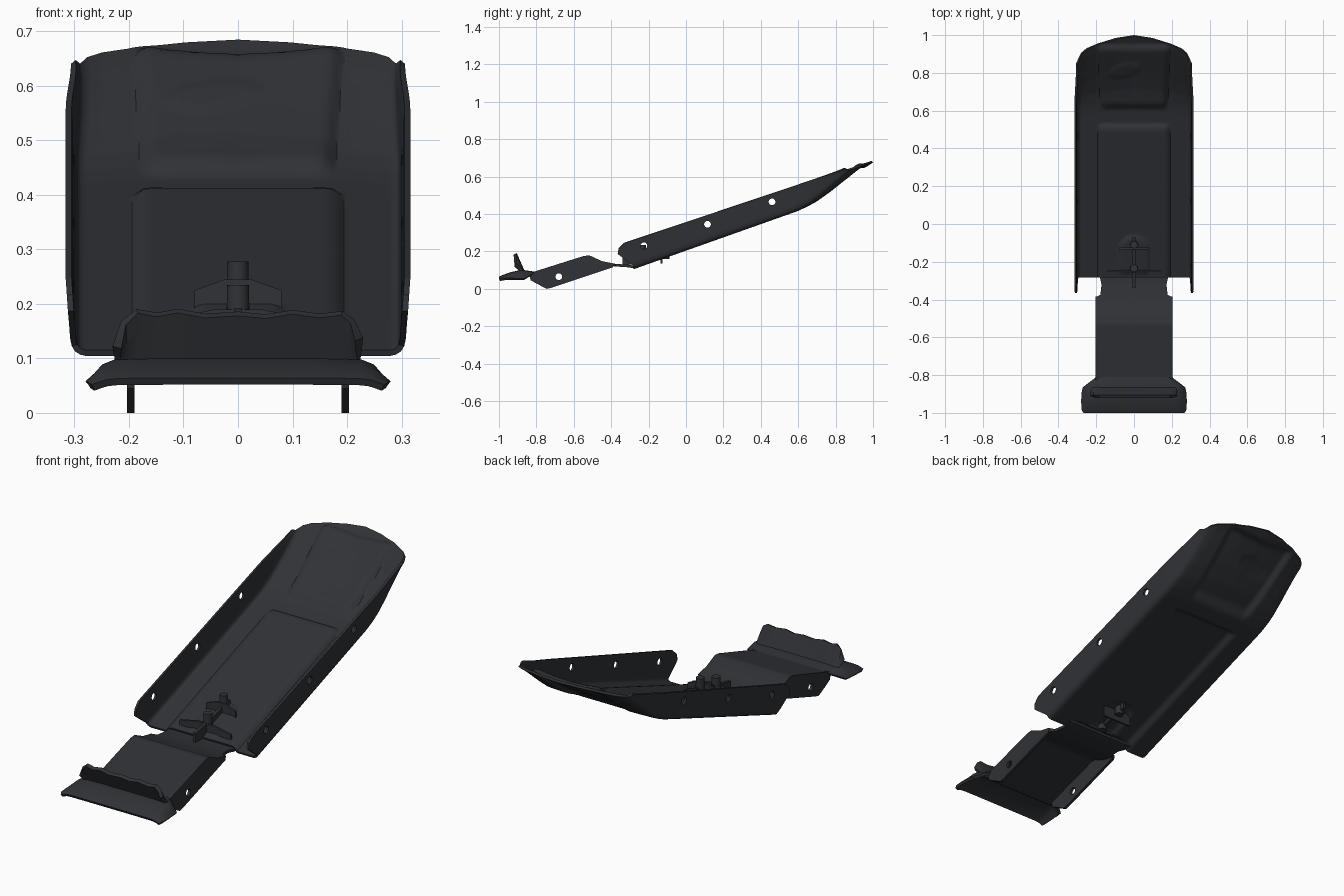
import bpy, bmesh, math
from mathutils import Matrix

if "Cube" in bpy.data.objects:
    bpy.data.objects.remove(bpy.data.objects["Cube"])

dark = bpy.data.materials.new("dark_plastic")
dark.diffuse_color = (0.03, 0.032, 0.037, 1)
dark.use_nodes = True
dark.node_tree.nodes["Principled BSDF"].inputs["Base Color"].default_value = dark.diffuse_color


def interp(pts, v):
    if v <= pts[0][0]:
        return pts[0][1]
    for (a, p), (b, q) in zip(pts, pts[1:]):
        if v <= b:
            return p + (q - p) * (v - a) / (b - a)
    return pts[-1][1]


def smooth(v):
    v = max(0.0, min(1.0, v))
    return v * v * (3 - 2 * v)


def bm_object(name, bm):
    me = bpy.data.meshes.new(name)
    bm.to_mesh(me)
    bm.free()
    ob = bpy.data.objects.new(name, me)
    bpy.context.collection.objects.link(ob)
    me.materials.append(dark)
    return ob


def finish(ob, holes=(), radius=0.018, angle=35):
    """Cut round holes along x, bake the modifiers and shade smooth."""
    cutter = None
    if holes:
        bm = bmesh.new()
        for y, z in holes:
            m = Matrix.Translation((0, y, z)) @ Matrix.Rotation(math.pi / 2, 4, 'Y')
            bmesh.ops.create_cone(bm, cap_ends=True, segments=24, radius1=radius,
                                  radius2=radius, depth=1, matrix=m)
        cutter = bm_object("hole_cutter", bm)
        cutter.hide_render = True
        mod = ob.modifiers.new("holes", 'BOOLEAN')
        mod.object, mod.operation, mod.solver = cutter, 'DIFFERENCE', 'EXACT'
    bpy.context.view_layer.update()
    dg = bpy.context.evaluated_depsgraph_get()
    me = bpy.data.meshes.new_from_object(ob.evaluated_get(dg))
    ob.modifiers.clear()
    ob.data = me
    if cutter:
        bpy.data.objects.remove(cutter)
    bpy.ops.object.select_all(action='DESELECT')
    ob.select_set(True)
    bpy.context.view_layer.objects.active = ob
    bpy.ops.object.shade_smooth_by_angle(angle=math.radians(angle))
    return ob


def sheet(name, rows, thick, offset, holes=()):
    """Grid of points turned into a sheet of given thickness."""
    bm = bmesh.new()
    vs = [[bm.verts.new(p) for p in r] for r in rows]
    for a, b in zip(vs, vs[1:]):
        for i in range(len(a) - 1):
            bm.faces.new((a[i], a[i + 1], b[i + 1], b[i]))
    ob = bm_object(name, bm)
    mod = ob.modifiers.new("thickness", 'SOLIDIFY')
    mod.thickness, mod.offset = thick, offset
    return finish(ob, holes)


def side_profile(name, pts, x0, x1, holes=(), mirror=False):
    """Extrude a y-z outline from x0 to x1."""
    bm = bmesh.new()
    f = bm.faces.new([bm.verts.new((x0, y, z)) for y, z in pts])
    ex = bmesh.ops.extrude_face_region(bm, geom=[f])
    bmesh.ops.translate(bm, vec=(x1 - x0, 0, 0),
                        verts=[v for v in ex['geom'] if isinstance(v, bmesh.types.BMVert)])
    bmesh.ops.recalc_face_normals(bm, faces=bm.faces)
    ob = bm_object(name, bm)
    if mirror:
        ob.modifiers.new("mirror", 'MIRROR')
    return finish(ob, holes)


# --- main tray: scoop with pressed pads ---
NOSE = [(0, 1.0), (.1, .985), (.2, .955), (.26, .93), (.29, .905), (.305, .875), (.32, .84)]
DEPTH = [(-.28, .157), (.6, .14), (.66, .134), (.72, .122), (.8, .094), (.9, .053), (.96, .028), (1, .015)]
START = [(0, -.28), (.1, -.28), (.7, -.365), (.88, -.36), (1, -.33)]


def rim_z(y):
    return .245 + .335 * (y + .33)


def pads(x, y):
    a = abs(x)
    low = .02 * smooth((.195 - a) / .03) * smooth((.535 - y) / .03)
    up = .024 * smooth((.175 + .08 * (y - .6) - a) / .03) * smooth((y - .61) / .04) * smooth((.96 - y) / .04)
    arch = .012 * smooth((.085 - math.hypot(x, max(0, y + .14))) / .02) * smooth((y + .26) / .02)
    mark = .006 * smooth(3 - 3 * math.hypot((x + .05) / .1, (y - .83 - .2 * x) / .04))
    return low + up + arch + mark


def tray_z(x, y, yc, h):
    z = rim_z(y) - interp(DEPTH, yc) * (1 - h)
    return z + (pads(x, y) if h == 0 else 0)


half = [(.289, .012), (.299, .05), (.305, .12), (.308, .25), (.31, .5), (.312, .7), (.314, .88), (.316, 1)]
section = [(-x, h) for x, h in reversed(half)]
section += [(-.28 + .56 * i / 56, 0) for i in range(57)] + half
rows = []
for k in range(101):
    yc = -.28 + 1.28 * k / 100
    row = []
    for x, h in section:
        y = yc
        if yc > .5:
            y = .5 + (yc - .5) * (interp(NOSE, abs(x)) - .5) / .5
        elif yc < 0:
            y = yc * interp(START, h) / -.28
        w = 1 - .03 * smooth((y - .6) / .25)
        row.append((x * w, y, tray_z(x, y, yc, h)))
    rows.append(row)
sheet("skid_tray", rows, .011, 1, [(-.225, .23), (.115, .345), (.46, .465)])

# --- rear bracket: top plate with tongue under the tray, and side flanges ---
path = [(-.86, .084, .2), (-.83, .086, .2), (-.545, .176, .2), (-.515, .178, .2), (-.45, .148, .2),
        (-.385, .135, .2), (-.375, .133, .178), (-.32, .13, .172), (-.285, .125, .18), (-.25, .13, .19)]
sheet("bracket_plate", [[(w * i / 4, y, z) for i in range(-4, 5)] for y, z, w in path], .014, -1)
side_profile("bracket_flanges", [(-.84, .083), (-.545, .176), (-.515, .178), (-.45, .148), (-.385, .135),
                                 (-.39, .115), (-.725, .004), (-.745, 0), (-.765, .01), (-.83, .045)],
             .19, .204, [(-.68, .065)], True)

# --- end lip with drooping ends ---
lip = [(-1, .064, .268, .012), (-.985, .072, .277, .015), (-.94, .088, .28, .03),
       (-.89, .1, .277, .045), (-.865, .1, .272, .045), (-.81, .092, .2, .005)]
drop = [(-1, 1), (-.95, .6), (-.9, .25), (-.82, .05), (-.5, 0), (0, 0),
        (.5, 0), (.82, .05), (.9, .25), (.95, .6), (1, 1)]
sheet("end_lip", [[(u * w, y, z - d * f) for u, f in drop] for y, z, w, d in lip], .014, -1)

# --- upright crest with uneven top edge ---
crest = [(-.222, .12), (-.21, .165), (-.185, .187), (-.15, .18), (-.11, .187), (-.06, .178), (0, .182),
         (.05, .177), (.1, .185), (.15, .178), (.19, .183), (.21, .168), (.222, .135)]
sheet("crest", [[(x, -.868 - .045 * t, .085 + (top - .085) * t) for x, top in crest]
                for t in (0, .35, .7, 1)], .018, 0)

# --- fitting inside the tray: two posts and crossing ribs ---
for i, (y, z0, z1, r) in enumerate([(-.11, .16, .278, .019), (-.235, .13, .235, .02)]):
    bm = bmesh.new()
    bmesh.ops.create_cone(bm, cap_ends=True, segments=20, radius1=r * 1.1, radius2=r, depth=z1 - z0,
                          matrix=Matrix.Translation((0, y, (z0 + z1) / 2)))
    finish(bm_object("fitting_post_%d" % (i + 1), bm))
side_profile("fitting_long_rib", [(-.34, .12), (-.34, .175), (-.26, .19), (-.07, .24), (-.07, .18)], -.007, .007)
for name, y, w, hi in [("front_cross_rib", -.25, .14, .19), ("rear_cross_rib", -.13, .08, .245)]:
    xs = [-w, -w * .3, w * .3, w]
    sheet(name, [[(x, y, .135) for x in xs],
                 [(x, y, hi if abs(x) < w * .5 else hi - .02) for x in xs]], .01, 0)
